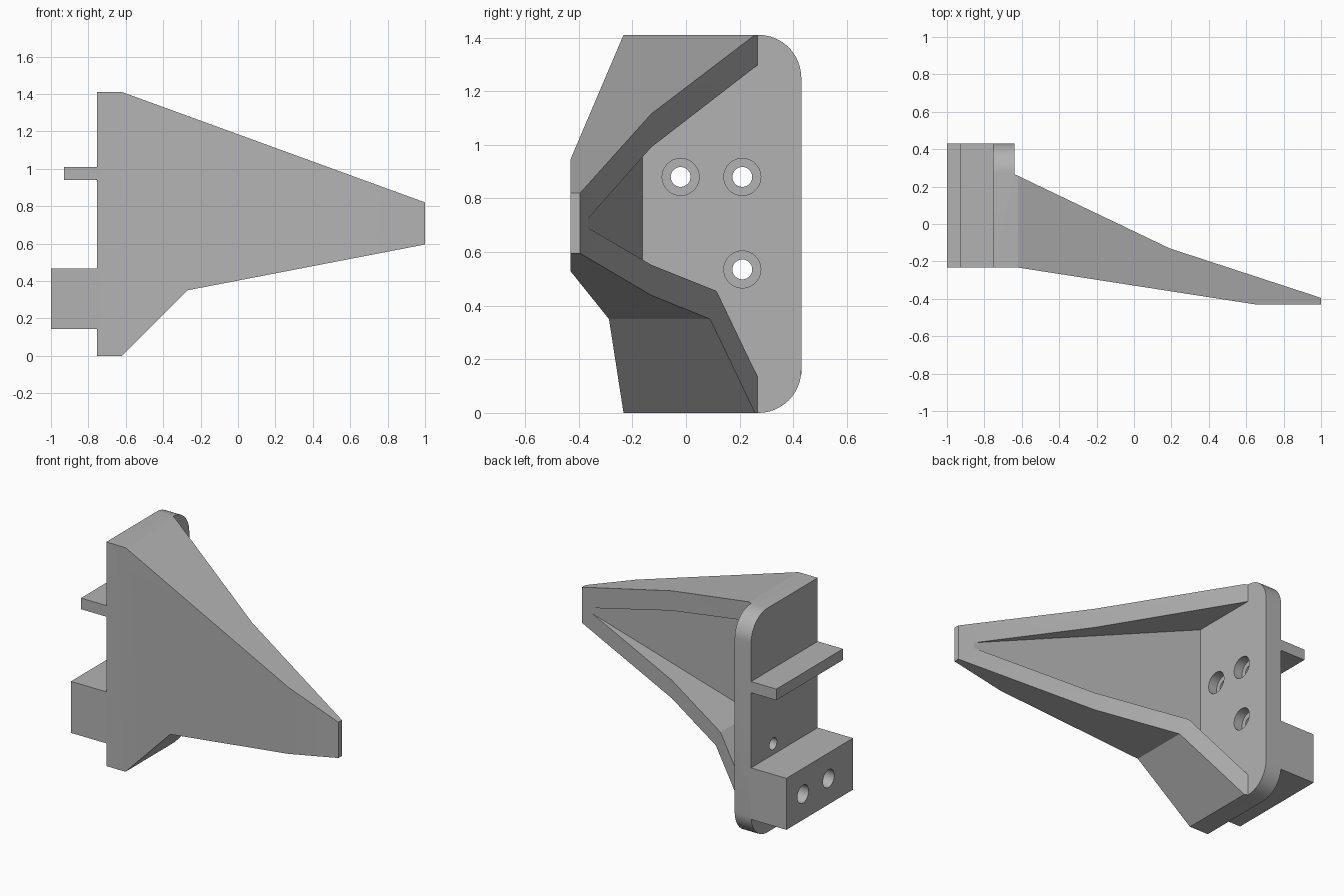
import bpy, bmesh, math
from mathutils import Matrix, Vector

if "Cube" in bpy.data.objects:
    bpy.data.objects.remove(bpy.data.objects["Cube"], do_unlink=True)

grey = bpy.data.materials.new("plain grey")
grey.use_nodes = True
COLOUR = (0.45, 0.45, 0.45, 1)
grey.diffuse_color = COLOUR
grey.node_tree.nodes["Principled BSDF"].inputs["Base Color"].default_value = COLOUR


def add_object(name, bm):
    bmesh.ops.recalc_face_normals(bm, faces=bm.faces)
    mesh = bpy.data.meshes.new(name)
    bm.to_mesh(mesh)
    bm.free()
    mesh.materials.append(grey)
    obj = bpy.data.objects.new(name, mesh)
    bpy.context.collection.objects.link(obj)
    return obj


def prism(name, start, end):
    """Solid between two matching outlines."""
    bm = bmesh.new()
    a = [bm.verts.new(p) for p in start]
    b = [bm.verts.new(p) for p in end]
    bm.faces.new(a)
    bm.faces.new(b)
    for i in range(len(a)):
        j = (i + 1) % len(a)
        bm.faces.new((a[i], a[j], b[j], b[i]))
    return add_object(name, bm)


def box(name, x, y, z):
    base = [(x[0], y[0]), (x[1], y[0]), (x[1], y[1]), (x[0], y[1])]
    return prism(name, [(*p, z[0]) for p in base], [(*p, z[1]) for p in base])


def bore(x, y, z, radius):
    """Cylinder cutter along x."""
    bm = bmesh.new()
    place = Matrix.Translation(Vector(((x[0] + x[1]) / 2, y, z))) @ Matrix.Rotation(math.pi / 2, 4, 'Y')
    bmesh.ops.create_cone(bm, cap_ends=True, segments=40, radius1=radius,
                          radius2=radius, depth=x[1] - x[0], matrix=place)
    return add_object("bore_cutter", bm)


def combine(obj, cutter, operation='DIFFERENCE'):
    """Bake one boolean and discard its helper."""
    cutter.hide_render = True
    mod = obj.modifiers.new("cut", 'BOOLEAN')
    mod.operation, mod.solver, mod.object = operation, 'EXACT', cutter
    graph = bpy.context.evaluated_depsgraph_get()
    mesh = bpy.data.meshes.new_from_object(obj.evaluated_get(graph))
    obj.modifiers.clear()
    obj.data = mesh
    bpy.data.objects.remove(cutter, do_unlink=True)


# Tapered bracket: elevation outline crossed with plan outline
PLATE, FACE, TOP, BACK = -0.754, -0.64, 1.41, 0.43
elevation = [(PLATE, 0), (-0.62, 0), (-0.27, 0.35), (1, 0.595),
             (1, 0.82), (-0.62, TOP), (PLATE, TOP)]
plan = [(PLATE, -0.233), (-0.62, -0.233), (0.65, -0.43), (1, -0.43),
        (1, -0.395), (0.19, -0.13), (FACE, 0.267), (FACE, BACK), (PLATE, BACK)]
bracket = prism("tapered_bracket", [(x, -0.8, z) for x, z in elevation],
                [(x, 0.8, z) for x, z in elevation])
combine(bracket, prism("plan_cutter", [(x, y, -0.3) for x, y in plan],
                       [(x, y, 1.8) for x, y in plan]), 'INTERSECT')

# Rounded rear corners of the mounting plate
bm = bmesh.new()
bm.from_mesh(bracket.data)
corners = [e for e in bm.edges
           if all(v.co.y > BACK - 0.01 and (v.co.z < 0.01 or v.co.z > TOP - 0.01) for v in e.verts)
           and abs(e.verts[0].co.z - e.verts[1].co.z) < 0.01]
bmesh.ops.bevel(bm, geom=corners, offset=0.16, segments=12, profile=0.5, affect='EDGES')
bm.to_mesh(bracket.data)
bm.free()

# Hollow between the two side walls, with a sloping floor
pocket = [(FACE, 0.135), (-0.32, 0.455), (0.908, 0.69), (0.908, 0.725), (FACE, 1.297)]
combine(bracket, prism("pocket_cutter",
                       [(x, -0.163 - 0.1305 * (x - FACE), z) for x, z in pocket],
                       [(x, 0.8, z) for x, z in pocket]))

# Counterbored screw holes through the plate
for y, z in ((-0.02, 0.88), (0.21, 0.88), (0.21, 0.535)):
    combine(bracket, bore((-0.70, -0.55), y, z, 0.069))
    combine(bracket, bore((-0.85, -0.55), y, z, 0.037))

# Ledge and drilled block on the outer side of the plate
ledge = box("upper_ledge", (-0.93, PLATE), (-0.233, BACK), (0.94, 1.01))
block = box("lower_block", (-1, PLATE), (-0.233, BACK), (0.143, 0.467))
for y in (0.01, 0.265):
    combine(block, bore((-1.1, -0.78), y, 0.305, 0.056))

# Smooth curved areas, keep hard edges
for obj in (bracket, ledge, block):
    bpy.ops.object.select_all(action='DESELECT')
    obj.select_set(True)
    bpy.context.view_layer.objects.active = obj
    bpy.ops.object.shade_smooth_by_angle(angle=math.radians(20))
    obj.select_set(False)
